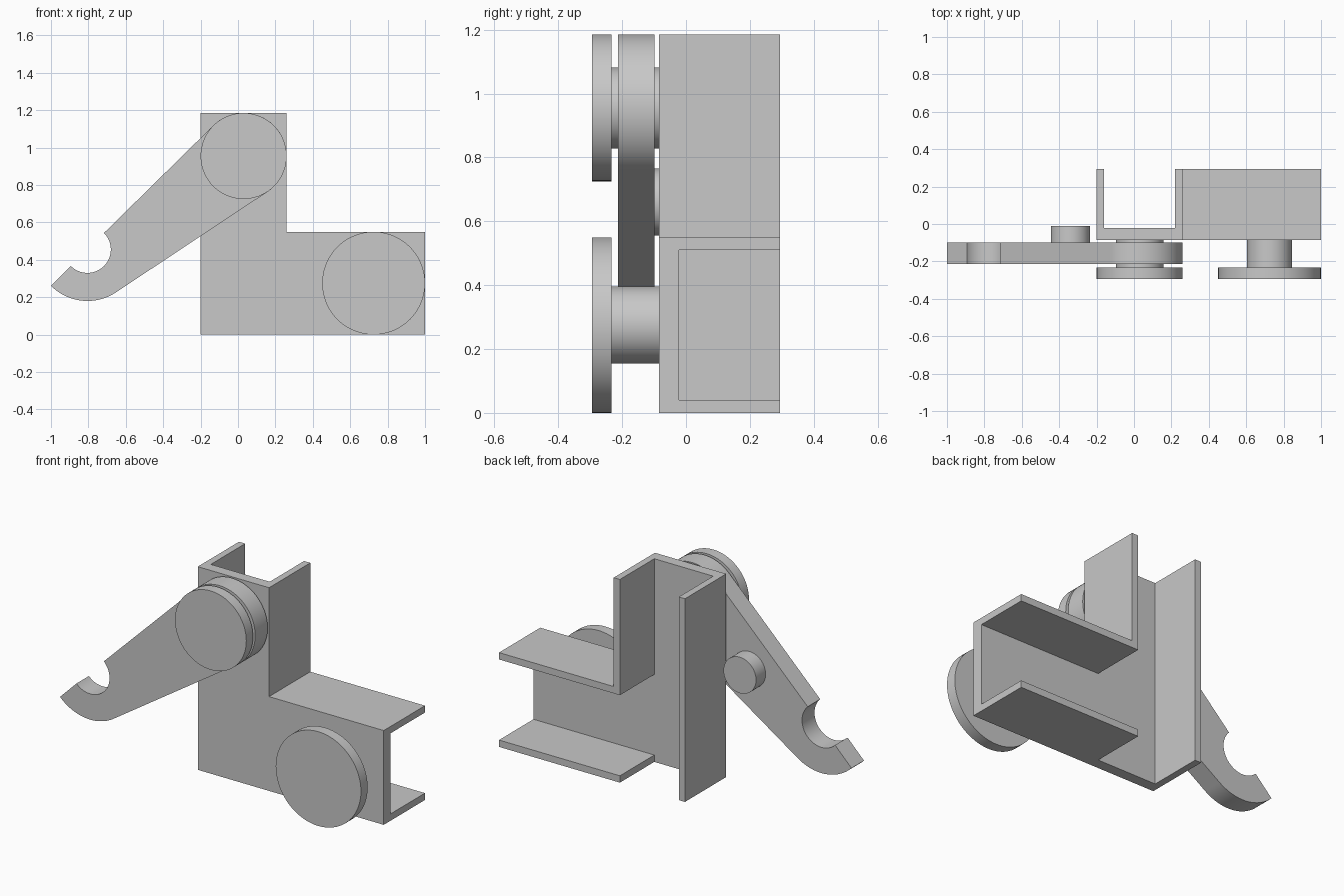
import bpy
import bmesh
from math import radians, cos, sin, atan2, asin, hypot, degrees

cube = bpy.data.objects.get("Cube")
if cube:
    bpy.data.objects.remove(cube, do_unlink=True)

# Single plain grey
GREY = (0.58, 0.58, 0.58, 1.0)
grey = bpy.data.materials.new("plain_grey")
grey.use_nodes = True
grey.diffuse_color = GREY
grey.node_tree.nodes["Principled BSDF"].inputs["Base Color"].default_value = GREY


def arc(centre, radius, start, end, steps):
    """Points in the x-z plane from one angle to another, in degrees."""
    angles = [radians(start + (end - start) * i / steps) for i in range(steps + 1)]
    return [(centre[0] + radius * cos(a), centre[1] + radius * sin(a)) for a in angles]


def prism(name, outline, y_front, y_back):
    """Extrude an x-z outline along y."""
    bm = bmesh.new()
    face = bm.faces.new([bm.verts.new((x, y_front, z)) for x, z in outline])
    grown = bmesh.ops.extrude_face_region(bm, geom=[face])["geom"]
    verts = [g for g in grown if isinstance(g, bmesh.types.BMVert)]
    bmesh.ops.translate(bm, verts=verts, vec=(0, y_back - y_front, 0))
    bmesh.ops.recalc_face_normals(bm, faces=bm.faces)
    mesh = bpy.data.meshes.new(name)
    bm.to_mesh(mesh)
    bm.free()
    mesh.materials.append(grey)
    obj = bpy.data.objects.new(name, mesh)
    bpy.context.collection.objects.link(obj)
    return obj


def select_only(obj):
    bpy.ops.object.select_all(action="DESELECT")
    obj.select_set(True)
    bpy.context.view_layer.objects.active = obj


def disc(name, centre, radius, y_front, y_back):
    obj = prism(name, arc(centre, radius, 0, 360, 72)[:-1], y_front, y_back)
    select_only(obj)
    bpy.ops.object.shade_smooth_by_angle(angle=radians(30))
    return obj


PIVOT = (0.03, 0.955)
WHEEL = (0.725, 0.275)
HOOK = (-0.805, 0.455)
PLATE_FRONT, PLATE_BACK, FLANGE_BACK = -0.085, -0.022, 0.295
LEFT, CORNER, RIGHT, STEP, TOP, WALL = -0.2, 0.26, 1.0, 0.55, 1.185, 0.04

# Bracket: L-shaped block hollowed from the back, with open channel ends
bracket = prism("channel_bracket", [
    (LEFT, 0), (RIGHT, 0), (RIGHT, STEP), (CORNER, STEP), (CORNER, TOP), (LEFT, TOP),
], PLATE_FRONT, FLANGE_BACK)
inner_left, inner_right = LEFT + WALL, CORNER - WALL
cutter = prism("channel_cutter", [
    (inner_left, -0.1), (inner_right, -0.1), (inner_right, WALL),
    (RIGHT + 0.1, WALL), (RIGHT + 0.1, STEP - WALL), (inner_right, STEP - WALL),
    (inner_right, TOP + 0.1), (inner_left, TOP + 0.1),
], PLATE_BACK, FLANGE_BACK + 0.1)
cutter.hide_render = True
hollow = bracket.modifiers.new("hollow", "BOOLEAN")
hollow.operation = "DIFFERENCE"
hollow.solver = "EXACT"
hollow.object = cutter
select_only(bracket)
bpy.ops.object.modifier_apply(modifier=hollow.name)
bpy.data.objects.remove(cutter, do_unlink=True)

# Lever arm: round pivot end, tapering to a notched hook
PIVOT_R, HOOK_R, NOTCH_R = 0.23, 0.275, 0.125
dx, dz = PIVOT[0] - HOOK[0], PIVOT[1] - HOOK[1]
tangent = degrees(atan2(dz, dx) + asin((HOOK_R - PIVOT_R) / hypot(dx, dz))) - 90
outline = (arc(PIVOT, PIVOT_R, tangent, 135, 48)
           + arc(HOOK, NOTCH_R, 45, -135, 36)
           + arc(HOOK, HOOK_R, -135, tangent, 24))
arm = prism("lever_arm", outline, -0.213, -0.098)
select_only(arm)
bpy.ops.object.shade_smooth_by_angle(angle=radians(30))

# Pivot cap, wheel, their axles, and the pin behind the arm
disc("pivot_cap", PIVOT, PIVOT_R, -0.295, -0.233)
disc("pivot_axle", PIVOT, 0.127, -0.233, PLATE_FRONT)
disc("wheel", WHEEL, 0.275, -0.295, -0.233)
disc("wheel_axle", WHEEL, 0.121, -0.233, PLATE_FRONT)
disc("arm_pin", (-0.34, 0.66), 0.105, -0.098, -0.01)
